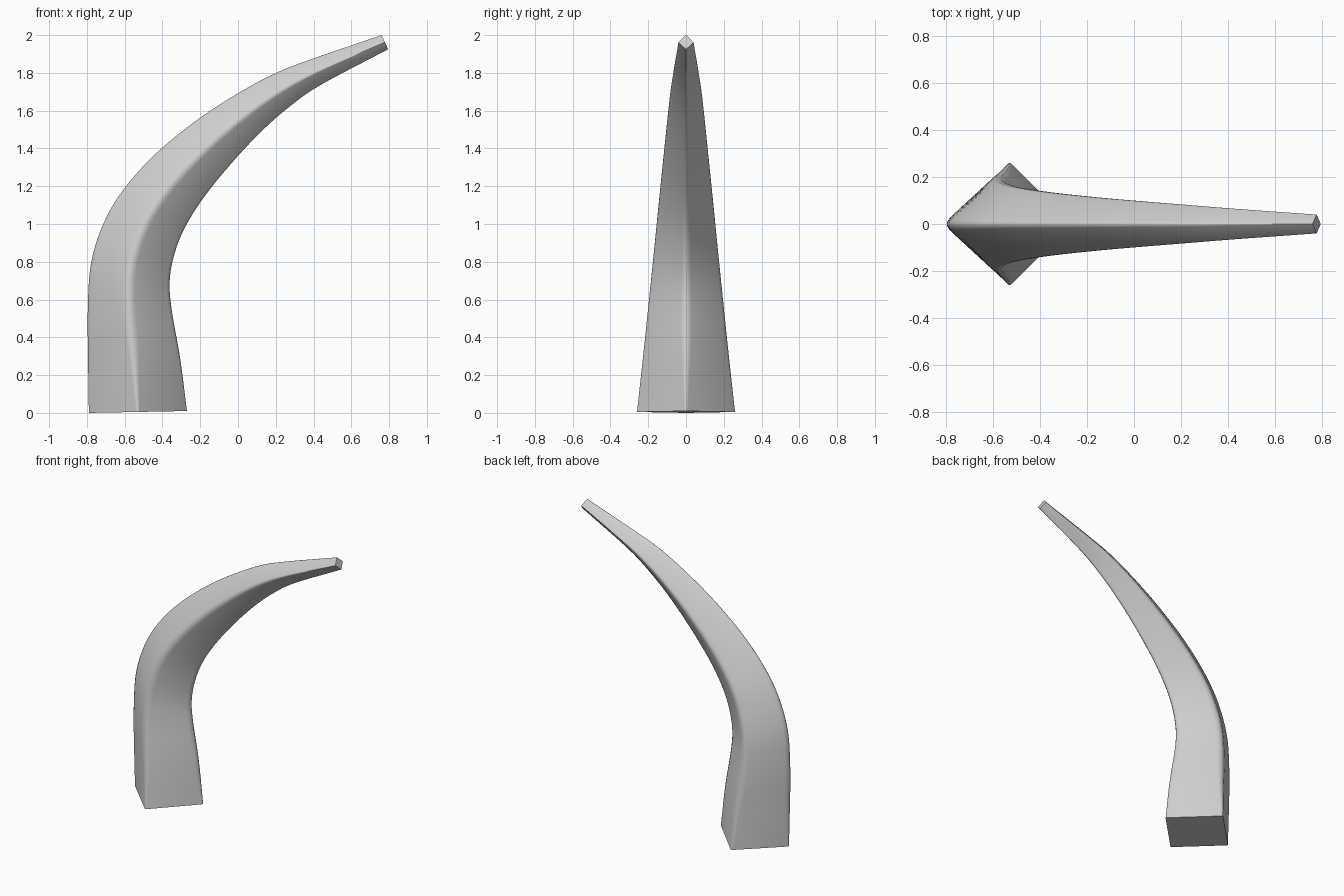
import bpy, bmesh, math
from mathutils import Vector

cube = bpy.data.objects.get("Cube")
if cube:
    bpy.data.objects.remove(cube, do_unlink=True)

# Stations along the horn: outer edge x, z, inner edge x, z, half width in y
STATIONS = [
    (-.79, 0, -.27, .01, .26),
    (-.795, .28, -.305, .29, .23),
    (-.797, .54, -.35, .55, .203),
    (-.78, .79, -.36, .7, .182),
    (-.715, 1.0, -.335, .84, .164),
    (-.61, 1.18, -.28, .98, .148),
    (-.44, 1.37, -.18, 1.14, .13),
    (-.22, 1.55, -.03, 1.325, .111),
    (0, 1.693, .125, 1.49, .095),
    (.2, 1.8, .275, 1.622, .081),
    (.4, 1.877, .44, 1.737, .066),
    (.76, 2.0, .795, 1.925, .04),
]
STEPS = 6       # rings per station
ARC = 3         # segments in each softened corner


def spline(points, t):
    """Smooth curve through all stations."""
    i = min(int(t), len(points) - 2)
    f = t - i
    b, c = Vector(points[i]), Vector(points[i + 1])
    a = Vector(points[i - 1]) if i else 2 * b - c
    d = Vector(points[i + 2]) if i + 2 < len(points) else 2 * c - b
    return b + f / 2 * ((c - a) + f * ((2 * a - 5 * b + 4 * c - d)
                                       + f * (3 * (b - c) + d - a)))


def ring(t):
    """Diamond section whose corners soften slightly away from both ends."""
    ox, oz, ix, iz, w = spline(STATIONS, t)
    end = min(t, len(STATIONS) - 1 - t)
    soft = .03 + .1 * min(1, end / 1.5)
    outer, inner = Vector((ox, 0, oz)), Vector((ix, 0, iz))
    mid = (outer + inner) / 2
    u, v = outer - mid, Vector((0, w, 0))
    grow = 1 / (1 - soft / 2)
    corners = [u, v, -u, -v]
    result = []
    for k, corner in enumerate(corners):
        p = corner.lerp(corners[k - 1], soft)
        q = corner.lerp(corners[(k + 1) % 4], soft)
        for j in range(ARC + 1):
            s = j / ARC
            result.append(mid + grow * p.lerp(corner, s).lerp(corner.lerp(q, s), s))
    return result


# Horn skin and flat end caps
bm = bmesh.new()
count = (len(STATIONS) - 1) * STEPS
rings = [[bm.verts.new(p) for p in ring(n / STEPS)] for n in range(count + 1)]
for low, high in zip(rings, rings[1:]):
    for k in range(len(low)):
        m = (k + 1) % len(low)
        bm.faces.new((low[k], low[m], high[m], high[k]))
bm.faces.new(rings[0])
bm.faces.new(rings[-1])
bmesh.ops.recalc_face_normals(bm, faces=bm.faces)
mesh = bpy.data.meshes.new("curved_horn")
bm.to_mesh(mesh)
bm.free()

# Plain grey material
grey = bpy.data.materials.new("light_grey")
grey.use_nodes = True
colour = (.62, .62, .62, 1)
grey.diffuse_color = colour
grey.node_tree.nodes["Principled BSDF"].inputs["Base Color"].default_value = colour
mesh.materials.append(grey)

horn = bpy.data.objects.new("curved_horn", mesh)
bpy.context.collection.objects.link(horn)
bpy.ops.object.select_all(action='DESELECT')
horn.select_set(True)
bpy.context.view_layer.objects.active = horn
bpy.ops.object.shade_smooth_by_angle(angle=math.radians(50))
